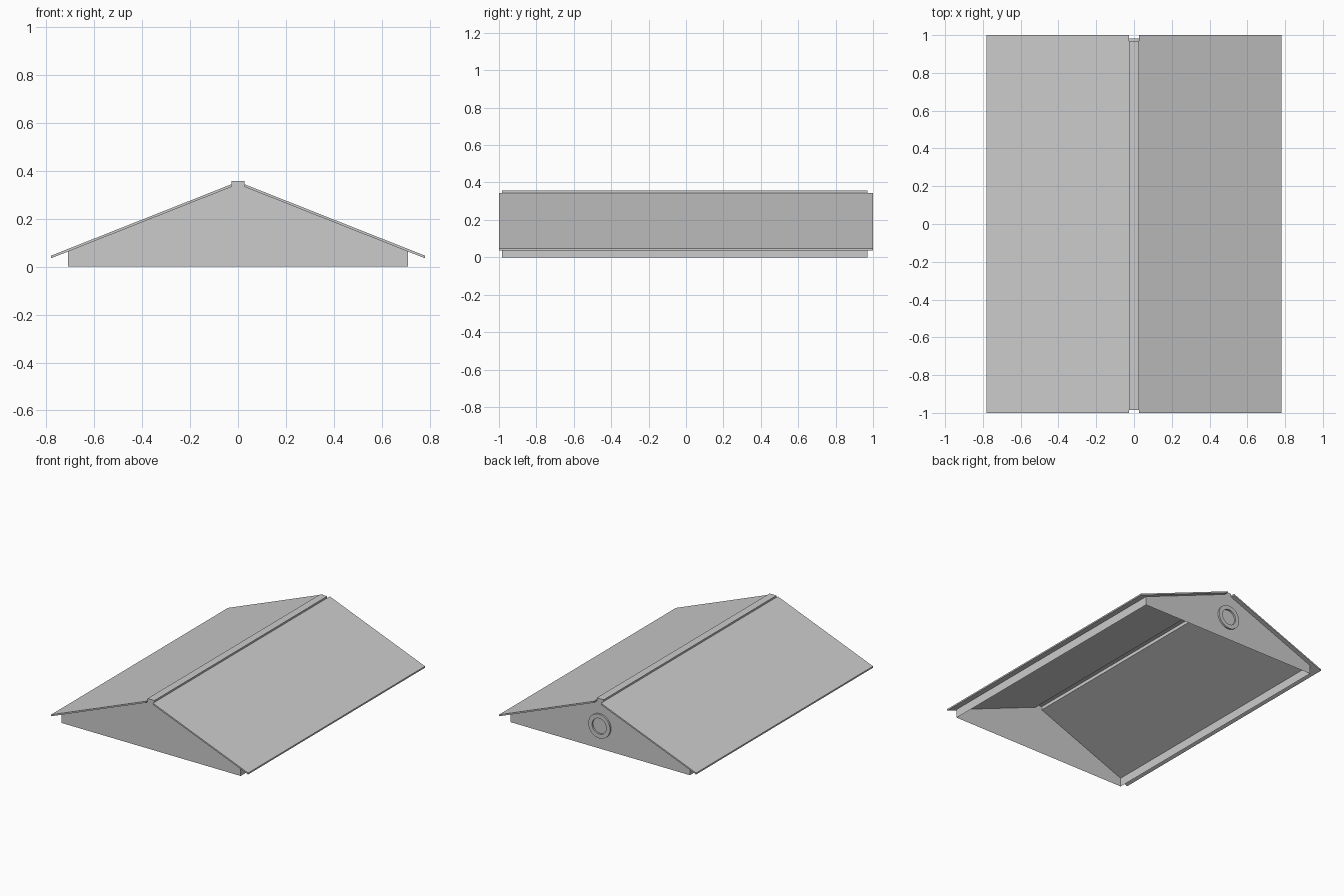
import bpy, bmesh, math

if "Cube" in bpy.data.objects:
    bpy.data.objects.remove(bpy.data.objects["Cube"])

HALF_W, EAVE, RIDGE_W = 0.71, 0.063, 0.027   # wall half width, wall top, ridge half width
RIDGE_LOW, RIDGE_TOP = 0.333, 0.357
FRONT, BACK = -0.984, 0.97


def prism(name, profile, y0, y1, keep=lambda f: True):
    """Extrude an (x, z) outline along y; drop faces that fail the keep test."""
    bm = bmesh.new()
    face = bm.faces.new([bm.verts.new((x, y0, z)) for x, z in profile])
    ext = bmesh.ops.extrude_face_region(bm, geom=[face], use_keep_orig=True)
    bmesh.ops.translate(bm, vec=(0, y1 - y0, 0),
                        verts=[g for g in ext['geom'] if isinstance(g, bmesh.types.BMVert)])
    bmesh.ops.recalc_face_normals(bm, faces=bm.faces)
    bm.normal_update()
    bmesh.ops.delete(bm, geom=[f for f in bm.faces if not keep(f)], context='FACES_ONLY')
    me = bpy.data.meshes.new(name)
    bm.to_mesh(me)
    bm.free()
    ob = bpy.data.objects.new(name, me)
    bpy.context.collection.objects.link(ob)
    return ob


# Gable ends, low side walls and raised ridge: a thin shell, open below and under the slabs
half = [(HALF_W, 0), (HALF_W, EAVE), (RIDGE_W, RIDGE_LOW), (RIDGE_W, RIDGE_TOP)]
outline = half + [(-x, z) for x, z in reversed(half)]


def wall_face(f):
    n = f.normal
    bottom = n.z < -0.9
    slope = abs(n.x) > 0.1 and abs(n.z) > 0.1
    return not (bottom or slope)


prism("gable_walls_and_ridge", outline, FRONT, BACK, wall_face)

# Overhanging roof slabs
for side, label in ((-1, "left"), (1, "right")):
    slab = [(0.78, 0.035), (0.78, 0.046), (RIDGE_W, 0.344), (RIDGE_W, RIDGE_LOW)]
    prism(f"roof_slab_{label}", [(side * x, z) for x, z in slab], -1, 1)

# Round vent ring on the back gable
SEG, CENTRE_Z = 32, 0.165
section = [(0.086, BACK), (0.086, BACK + 0.012), (0.056, BACK + 0.012), (0.056, BACK)]
bm = bmesh.new()
rings = []
for i in range(SEG):
    a = 2 * math.pi * i / SEG
    rings.append([bm.verts.new((r * math.cos(a), y, CENTRE_Z + r * math.sin(a)))
                  for r, y in section])
for i in range(SEG):
    p, q = rings[i], rings[(i + 1) % SEG]
    for j in range(4):
        k = (j + 1) % 4
        bm.faces.new((p[j], p[k], q[k], q[j]))
bmesh.ops.recalc_face_normals(bm, faces=bm.faces)
me = bpy.data.meshes.new("vent_ring")
bm.to_mesh(me)
bm.free()
vent = bpy.data.objects.new("vent_ring", me)
bpy.context.collection.objects.link(vent)
bpy.context.view_layer.objects.active = vent
vent.select_set(True)
bpy.ops.object.shade_smooth_by_angle(angle=math.radians(30))
